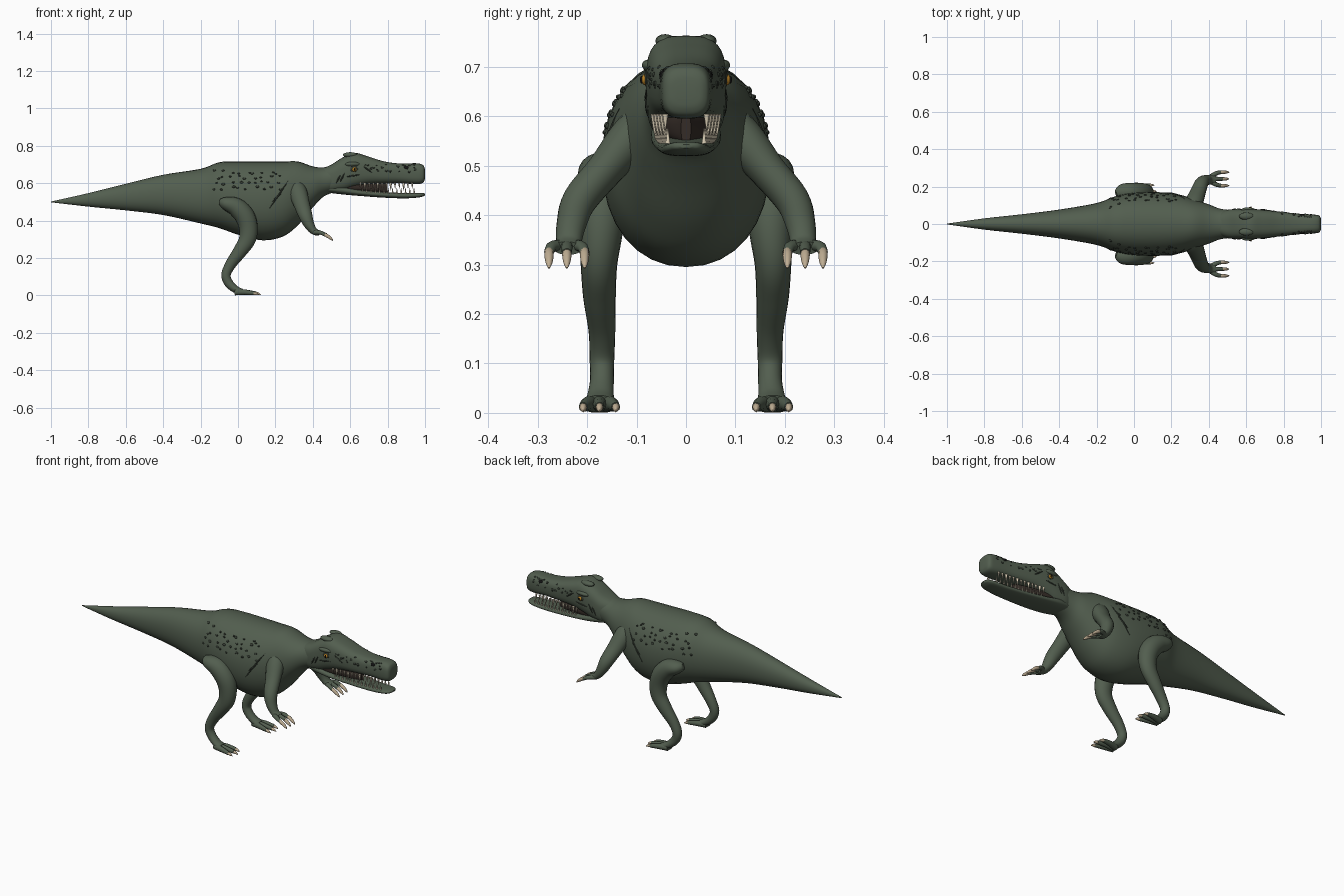
import bpy, bmesh, math, random
from mathutils import Vector, Matrix
from mathutils.bvhtree import BVHTree

random.seed(4)
if "Cube" in bpy.data.objects:
    bpy.data.objects.remove(bpy.data.objects["Cube"])


def material(name, rgb):
    m = bpy.data.materials.new(name)
    m.use_nodes = True
    m.diffuse_color = (*rgb, 1)
    b = m.node_tree.nodes["Principled BSDF"]
    b.inputs["Base Color"].default_value = (*rgb, 1)
    b.inputs["Roughness"].default_value = 0.8
    return m


HIDE = material("green hide", (0.085, 0.112, 0.078))
DARK = material("dark scales", (0.035, 0.045, 0.033))
MOUTH = material("mouth lining", (0.035, 0.025, 0.02))
CLAW = material("claw horn", (0.52, 0.42, 0.29))
TOOTH = material("tooth ivory", (0.68, 0.6, 0.45))
AMBER = material("amber eye", (0.5, 0.23, 0.02))
BLACK = material("black", (0.006, 0.006, 0.006))


def finish(bm, name, mat, mirror=False, angle=50):
    """Turn a bmesh into a smooth object, optionally mirrored left to right."""
    bmesh.ops.recalc_face_normals(bm, faces=bm.faces)
    me = bpy.data.meshes.new(name)
    bm.to_mesh(me)
    me.materials.append(mat)
    ob = bpy.data.objects.new(name, me)
    bpy.context.collection.objects.link(ob)
    bpy.ops.object.select_all(action="DESELECT")
    ob.select_set(True)
    bpy.context.view_layer.objects.active = ob
    bpy.ops.object.shade_smooth_by_angle(angle=math.radians(angle))
    if mirror:
        ob.modifiers.new("Mirror", "MIRROR").use_axis = (False, True, False)
    return ob


def smooth_stations(pts, steps):
    """Catmull-Rom interpolation of any number of values per station."""
    out = []
    for i in range(len(pts) - 1):
        a, b, c, d = (pts[max(0, min(len(pts) - 1, i + k))] for k in (-1, 0, 1, 2))
        for s in range(steps):
            t = s / steps
            out.append([0.5 * (2 * q + (r - p) * t + (2 * p - 5 * q + 4 * r - w) * t * t
                               + (3 * q - p - 3 * r + w) * t ** 3)
                        for p, q, r, w in zip(a, b, c, d)])
    return out + [list(pts[-1])]


def loft(bm, pts, steps=5, sides=20, power=2.0, upright=False):
    """Skin rings along stations of x, y, z, side radius, up radius."""
    st = smooth_stations(pts, steps)
    rings = []
    for i, (x, y, z, rs, ru) in enumerate(st):
        t = Vector(st[min(i + 1, len(st) - 1)][:3]) - Vector(st[max(i - 1, 0)][:3])
        t = Vector((1, 0, 0)) if upright else t.normalized()
        side = Vector((0, 1, 0))
        side = (side - t * side.dot(t)).normalized()
        up = t.cross(side)
        ring = []
        for k in range(sides):
            a = math.tau * k / sides
            c, s = math.cos(a), math.sin(a)
            u = math.copysign(abs(c) ** (2 / power), c) * max(rs, 0.0005)
            v = math.copysign(abs(s) ** (2 / power), s) * max(ru, 0.0005)
            ring.append(bm.verts.new(Vector((x, y, z)) + side * u + up * v))
        rings.append(ring)
    for r, q in zip(rings, rings[1:]):
        for k in range(sides):
            n = (k + 1) % sides
            bm.faces.new((r[k], r[n], q[n], q[k]))
    bm.faces.new(rings[0])
    bm.faces.new(rings[-1])


def limb(name, paths, mat, mirror=True, **kw):
    bm = bmesh.new()
    for p in paths:
        loft(bm, p, **kw)
    return finish(bm, name, mat, mirror)


def trunk(name, rows, power, mat=HIDE, sides=32):
    """Upright loft from rows of x, top, bottom, half width; returns a ray target."""
    bm = bmesh.new()
    loft(bm, [(x, 0, (t + b) / 2, w, (t - b) / 2) for x, t, b, w in rows],
         sides=sides, power=power, upright=True)
    bmesh.ops.recalc_face_normals(bm, faces=bm.faces)
    tree = BVHTree.FromBMesh(bm)
    finish(bm, name, mat)
    return tree


def blobs(name, items, mat):
    """Mirrored ellipsoids from (centre, radii, outward direction)."""
    bm = bmesh.new()
    for loc, size, normal in items:
        rot = Vector(normal).to_track_quat("Y", "Z").to_matrix().to_4x4()
        m = Matrix.Translation(loc) @ rot @ Matrix.Diagonal((*size, 1))
        bmesh.ops.create_uvsphere(bm, u_segments=12, v_segments=8, radius=1, matrix=m)
    return finish(bm, name, mat, True)


def on_side(tree, x, z):
    loc, nor, _, _ = tree.ray_cast(Vector((x, 1, z)), Vector((0, -1, 0)))
    return loc, nor


# Tail, torso and neck in one skin
torso = trunk("body", [
    (-1, .502, .498, .002), (-.8, .547, .475, .03), (-.6, .597, .455, .052),
    (-.4, .645, .43, .077), (-.2, .677, .385, .112), (-.1, .712, .36, .148),
    (0, .717, .325, .166), (.13, .716, .295, .17), (.24, .716, .315, .158),
    (.32, .716, .375, .132), (.4, .69, .47, .105), (.46, .685, .53, .082),
    (.54, .70, .56, .07), (.58, .68, .58, .05)], 2.15)

# Skull with blunt snout, and lower jaw
skull = trunk("upper_head", [
    (.44, .675, .56, .055), (.5, .70, .55, .076), (.56, .738, .555, .08),
    (.62, .763, .575, .081), (.69, .745, .592, .076), (.78, .717, .598, .066),
    (.87, .705, .6, .056), (.95, .707, .595, .051), (.985, .70, .6, .047),
    (.997, .685, .615, .036), (1, .665, .635, .02)], 3)
trunk("lower_jaw", [
    (.48, .60, .55, .06), (.55, .588, .541, .07), (.64, .568, .533, .069),
    (.76, .555, .524, .06), (.88, .548, .519, .051), (.96, .548, .523, .043),
    (.99, .548, .53, .03), (1, .543, .536, .012)], 2.6)
trunk("mouth_lining", [
    (.54, .61, .55, .06), (.64, .61, .55, .055), (.74, .606, .545, .035),
    (.8, .605, .545, .01)], 2.5, MOUTH)

# Brow ridges, crown bumps, eyes and nostrils
blobs("brow_ridge", [((.615, .068, .70), (.045, .022, .014), (.1, 1, .3)),
                     ((.60, .042, .752), (.04, .02, .014), (0, 1, 0))], HIDE)
blobs("eye", [((.622, .08, .674), (.013, .011, .012), (0, 1, 0))], AMBER)
blobs("eye_socket", [((.62, .077, .676), (.023, .008, .019), (0, 1, 0))], DARK)
blobs("pupil", [((.625, .09, .674), (.004, .003, .008), (0, 1, 0))], BLACK)
p, n = on_side(skull, .9, .685)
blobs("nostril", [(p, (.013, .004, .009), n)], BLACK)

# Teeth along both jaws
upper, lower = [], []
for i in range(13):
    x = .655 + .023 * i
    y = .066 - .026 * (x - .65) / .3
    size = .006 + .002 * (i % 3 == 1)
    drop = .032 + .01 * (i % 3 == 1)
    upper.append([(x, y, .604, size, size), (x + .001, y, .604 - drop, .001, .001)])
    lower.append([(x + .011, y - .005, .545, .005, .005), (x + .01, y - .005, .575, .001, .001)])
limb("upper_teeth", upper, TOOTH, steps=2, sides=8)
limb("lower_teeth", lower, TOOTH, steps=2, sides=8)

# Arms with three clawed fingers
limb("arm", [[(.30, .07, .59, .05, .05), (.32, .115, .55, .045, .05), (.34, .165, .49, .037, .043),
              (.36, .215, .43, .035, .037), (.38, .232, .38, .03, .028),
              (.405, .237, .345, .026, .02), (.435, .24, .333, .03, .014)]], HIDE)
fingers, hand_claws = [], []
for s in (-1, 0, 1):
    y = .241 + .036 * s
    r = .017 if s < 1 else .015
    fingers.append([(.41, .24 + .012 * s, .338, .014, .013), (.44, y - .006 * s, .336, .012, .011),
                    (.465 + .008 * (s == 0), y, .324, .010, .009)])
    hand_claws.append([(.455, y, .329, .008, .008), (.475, y, .32, .0095, .010),
                       (.497, y, .304, .007, .007), (.508, y, .293, .002, .002)])
limb("fingers", fingers, HIDE, sides=10)
limb("hand_claws", hand_claws, CLAW, sides=10)

# Hind legs with three clawed toes
limb("leg", [[(-.095, .16, .50, .02, .018), (-.065, .168, .492, .045, .036),
              (-.01, .17, .472, .05, .05), (.035, .17, .425, .05, .053),
              (.055, .172, .365, .044, .05), (.05, .176, .30, .037, .045),
              (.01, .175, .235, .033, .037), (-.04, .17, .165, .027, .029),
              (-.064, .17, .11, .025, .025), (-.05, .17, .067, .024, .024),
              (-.015, .173, .034, .027, .02), (.02, .175, .022, .03, .014)]], HIDE)
toes, toe_claws = [], []
for s in (-1, 0, 1):
    y, x = .175 + .033 * s, .085 + .012 * (s == 0)
    toes.append([(-.015, .175 + .01 * s, .018, .017, .018), (.035, .175 + .024 * s, .018, .014, .015),
                 (x, y, .012, .009, .01)])
    toe_claws.append([(x - .012, y, .013, .0075, .008), (x + .008, y, .01, .007, .008),
                      (x + .025, y, .003, .001, .002)])
limb("toes", toes, HIDE, sides=10)
limb("toe_claws", toe_claws, CLAW, sides=10)

# Raised dark scales scattered over flank and snout
scales = []
for row in range(4):
    for i in range(9):
        x = -.12 + .042 * i + random.uniform(-.016, .016)
        z = .575 + .028 * row + random.uniform(-.01, .01)
        p, n = on_side(torso, x, z)
        r = random.uniform(.006, .010)
        scales.append((p, (r, .005, r * .7), n))
for i in range(26):
    x, z = random.uniform(.68, .95), random.uniform(.655, .7)
    p, n = on_side(skull, x, z)
    r = random.uniform(.004, .008)
    scales.append((p, (r, .003, r * .7), n))
blobs("raised_scales", scales, DARK)

# Skin folds following the surface
folds = []
for tree, a, b in ((torso, (.27, .615), (.165, .46)), (torso, (.235, .55), (.18, .5)),
                   (skull, (.57, .655), (.545, .605)), (skull, (.548, .645), (.525, .6)),
                   (skull, (.67, .69), (.72, .655)), (skull, (.65, .645), (.58, .635))):
    path = []
    for k in range(7):
        t = k / 6
        p, n = on_side(tree, a[0] + (b[0] - a[0]) * t, a[1] + (b[1] - a[1]) * t)
        r = .001 + .003 * math.sin(math.pi * t)
        path.append((*p, r, r))
    folds.append(path)
limb("skin_folds", folds, DARK, steps=2, sides=8)
